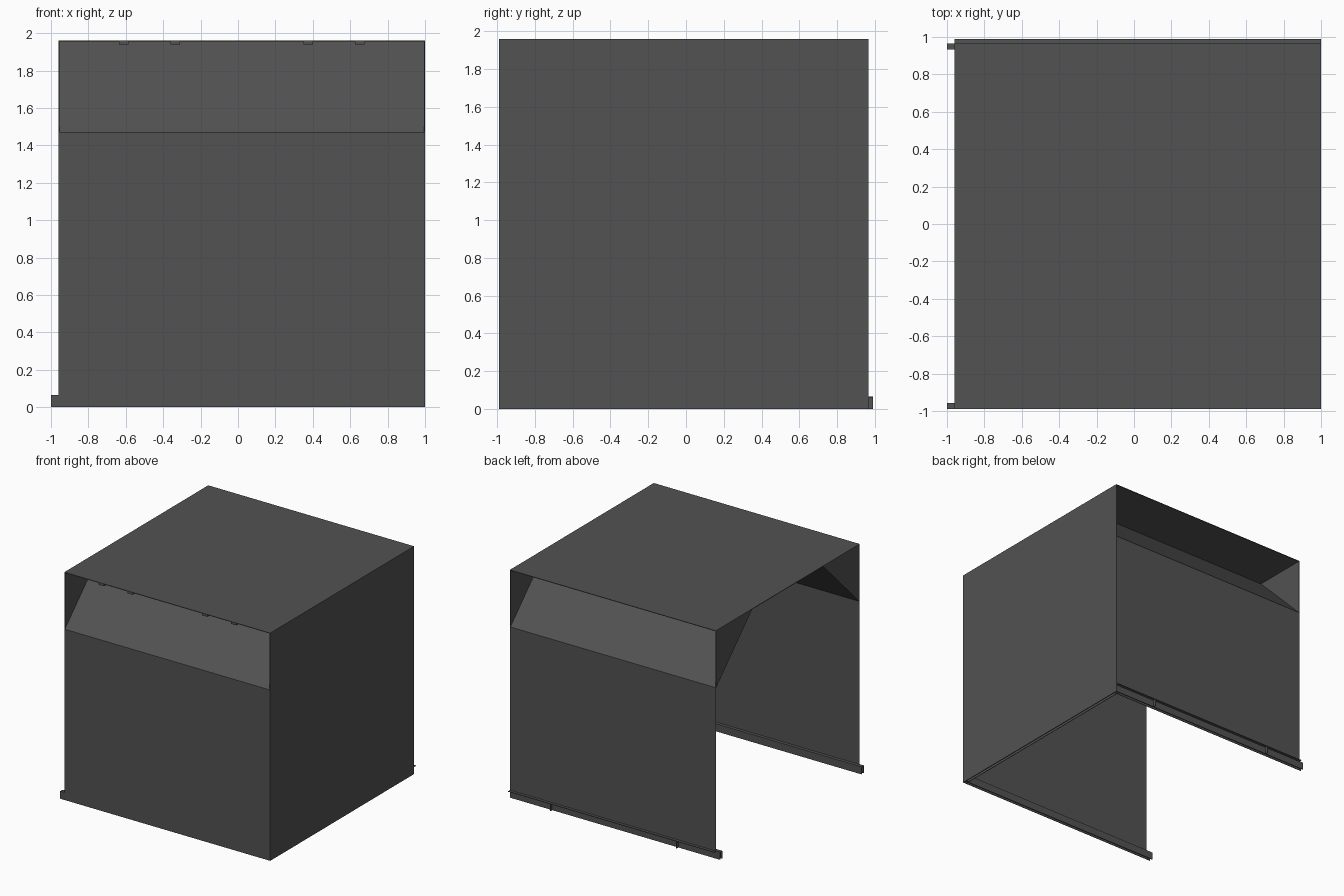
import bpy
import bmesh

if "Cube" in bpy.data.objects:
    bpy.data.objects.remove(bpy.data.objects["Cube"])

# Overall limits of the hood
X0, X1 = -0.96, 1.0
Y0, Y1 = -0.99, 0.966
H, SLOPE_Z, T = 1.96, 1.47, 0.005
D = H - SLOPE_Z
XM = (X0 + X1) / 2

grey = bpy.data.materials.new("dark grey metal")
grey.diffuse_color = (0.085, 0.085, 0.085, 1)
grey.use_nodes = True
grey.node_tree.nodes["Principled BSDF"].inputs["Base Color"].default_value = grey.diffuse_color


def prism(name, profile, axis, a, b):
    """Extrude a closed profile along x (profile in y,z) or y (profile in x,z)."""
    bm = bmesh.new()

    def point(p, t):
        return (t, p[0], p[1]) if axis == 'x' else (p[0], t, p[1])
    start = [bm.verts.new(point(p, a)) for p in profile]
    end = [bm.verts.new(point(p, b)) for p in profile]
    n = len(profile)
    bm.faces.new(start)
    bm.faces.new(end)
    for i in range(n):
        j = (i + 1) % n
        bm.faces.new((start[i], start[j], end[j], end[i]))
    bmesh.ops.recalc_face_normals(bm, faces=bm.faces)
    mesh = bpy.data.meshes.new(name)
    bm.to_mesh(mesh)
    bm.free()
    mesh.materials.append(grey)
    obj = bpy.data.objects.new(name, mesh)
    bpy.context.collection.objects.link(obj)
    return obj


def box(name, x, y, z):
    return prism(name, [(y[0], z[0]), (y[1], z[0]), (y[1], z[1]), (y[0], z[1])], 'x', *x)


def channel(u0, u1, top=0.065, t=0.005):
    """Thin channel section, open at the bottom."""
    return [(u0, 0), (u0, top), (u1, top), (u1, 0), (u1 - t, 0),
            (u1 - t, top - t), (u0 + t, top - t), (u0 + t, 0)]


# Roof sheet and closed right wall
box("roof", (X0, X1), (Y0, Y1), (H - T, H))
box("right_wall", (X1 - T, X1), (Y0, Y1), (0, H))

# Front and back: wall bent inward to the roof, triangular end cap, bottom rail
for label, y, s in (("front", Y0, 1), ("back", Y1, -1)):
    prism(label + "_wall", [(y, 0), (y, SLOPE_Z), (y + s * D, H), (y + s * (D + T), H - T),
                            (y + s * T, SLOPE_Z - T / 2), (y + s * T, 0)], 'x', X0, X1)
    prism(label + "_end_cap", [(y, SLOPE_Z), (y, H), (y + s * D, H)], 'x', X0, X0 + T)
    lo, hi = sorted((y, y + s * 0.032))
    prism(label + "_rail", channel(lo, hi), 'x', -1.0, X1)

# Bottom rail inside the right wall
prism("right_rail", channel(X1 - 0.032, X1), 'y', Y0, Y1)

# Outer ledge along the bottom of the back wall, with two gussets
box("back_ledge", (X0, X1), (Y1, 0.99), (0.06, 0.065))
for x in (-0.6, 0.6):
    box("ledge_gusset", (x - 0.003, x + 0.003), (Y1, 0.99), (0, 0.06))

# Four small clips under the front edge of the roof
for x in (-0.63, -0.355, 0.355, 0.63):
    box("roof_clip", (XM + x - 0.025, XM + x + 0.025), (Y0 + 0.003, Y0 + 0.025), (H - 0.022, H - T))
